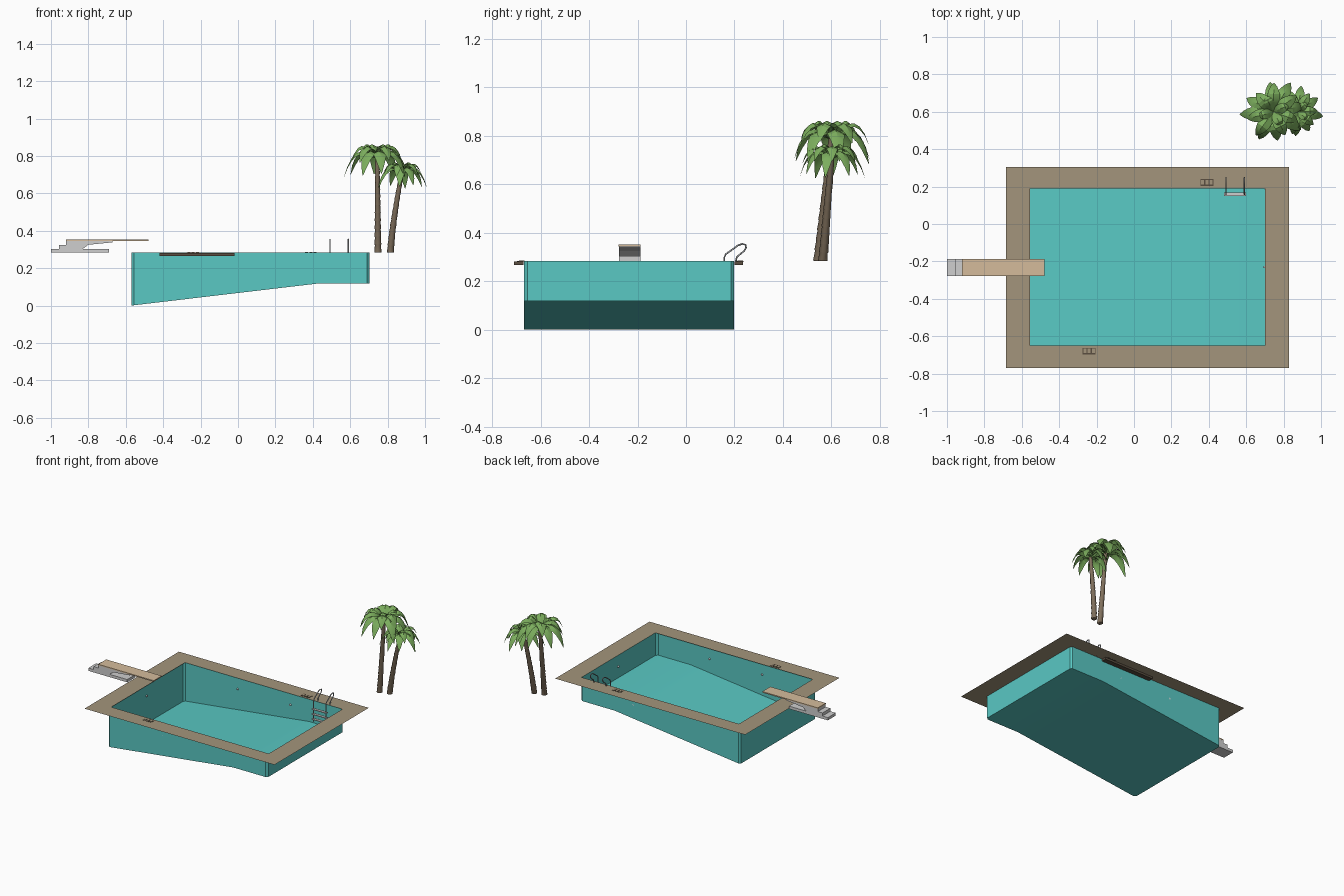
import bpy, bmesh, math
from mathutils import Vector

if "Cube" in bpy.data.objects:
    bpy.data.objects.remove(bpy.data.objects["Cube"])

Z = 0.283  # ground level


def mat(name, r, g, b):
    m = bpy.data.materials.new(name)
    m.diffuse_color = (r, g, b, 1)
    m.use_nodes = True
    m.node_tree.nodes["Principled BSDF"].inputs["Base Color"].default_value = m.diffuse_color
    return m


TEAL = mat("pool_turquoise", 0.10, 0.58, 0.55)
STONE = mat("deck_stone", 0.37, 0.30, 0.20)
CONC = mat("concrete_grey", 0.62, 0.62, 0.62)
WOOD = mat("board_wood", 0.66, 0.50, 0.33)
STEEL = mat("steel", 0.40, 0.42, 0.44)
GRATE = mat("drain_brown", 0.10, 0.075, 0.05)
LAMP = mat("lamp_white", 0.75, 0.78, 0.8)
TRUNK = mat("palm_bark", 0.24, 0.18, 0.12)
LEAF = mat("palm_green", 0.20, 0.42, 0.11)


def make(name, verts, faces, m, smooth=None):
    me = bpy.data.meshes.new(name)
    me.from_pydata([tuple(v) for v in verts], [], faces)
    me.materials.append(m)
    ob = bpy.data.objects.new(name, me)
    bpy.context.collection.objects.link(ob)
    bm = bmesh.new()
    bm.from_mesh(me)
    bmesh.ops.recalc_face_normals(bm, faces=bm.faces)
    bm.to_mesh(me)
    bm.free()
    if smooth:
        me.shade_smooth()
        me.set_sharp_from_angle(angle=math.radians(smooth))
    return ob


def box(name, x0, x1, y0, y1, z0, z1, m):
    v = [(x, y, z) for x in (x0, x1) for y in (y0, y1) for z in (z0, z1)]
    f = [(0, 1, 3, 2), (4, 6, 7, 5), (0, 4, 5, 1), (2, 3, 7, 6), (0, 2, 6, 4), (1, 5, 7, 3)]
    return make(name, v, f, m)


def prism(name, prof, y0, y1, m):
    n = len(prof)
    v = [(x, y, z) for y in (y0, y1) for x, z in prof]
    f = [tuple(range(n)), tuple(range(2 * n - 1, n - 1, -1))]
    f += [(i, (i + 1) % n, (i + 1) % n + n, i + n) for i in range(n)]
    return make(name, v, f, m)


def tube(name, pts, radii, sides, m):
    pts = [Vector(p) for p in pts]
    v, f = [], []
    for i, p in enumerate(pts):
        d = (pts[min(i + 1, len(pts) - 1)] - pts[max(i - 1, 0)]).normalized()
        u = d.cross(Vector((1, 0, 0)))
        if u.length < 1e-3:
            u = d.cross(Vector((0, 1, 0)))
        u.normalize()
        w = d.cross(u)
        for k in range(sides):
            a = 2 * math.pi * k / sides
            v.append(p + radii[i] * (math.cos(a) * u + math.sin(a) * w))
    for i in range(len(pts) - 1):
        for k in range(sides):
            a, b = i * sides + k, i * sides + (k + 1) % sides
            f.append((a, b, b + sides, a + sides))
    f += [tuple(range(sides)), tuple(range(len(v) - sides, len(v)))]
    return make(name, v, f, m, 60)


# Pool shell: open sheet with chamfered corners and a sloping floor
C, Y0, Y1 = 0.013, -0.668, 0.198
xs = [-0.57, -0.57 + C, -0.2, 0.35, 0.43, 0.702 - C, 0.702]
v, f = [], []
for i, x in enumerate(xs):
    c = C if i in (0, len(xs) - 1) else 0
    zf = min(0.118, 0.118 * (x + 0.57) / 1.0)
    v += [(x, Y0 + c, Z), (x, Y0 + c, zf), (x, Y1 - c, zf), (x, Y1 - c, Z)]
for i in range(len(xs) - 1):
    f += [(i * 4 + k, i * 4 + k + 1, i * 4 + k + 5, i * 4 + k + 4) for k in range(3)]
n = len(v)
f += [(0, 1, 2, 3), (n - 4, n - 3, n - 2, n - 1)]
make("pool_shell", v, f, TEAL, 30)

# Deck: thin sheet framing the pool
v = [(-0.685, -0.77, Z), (0.83, -0.77, Z), (0.83, 0.305, Z), (-0.685, 0.305, Z),
     (-0.555, -0.65, Z), (0.70, -0.65, Z), (0.70, 0.19, Z), (-0.555, 0.19, Z)]
make("deck", v, [(i, (i + 1) % 4, (i + 1) % 4 + 4, i + 4) for i in range(4)], STONE)

# Skimmer channels below the deck, with slatted drain covers on top
for tag, x0, gx, y0, y1 in (("front", -0.42, -0.275, -0.71, -0.67), ("back", 0.04, 0.355, 0.20, 0.235)):
    box(tag + "_skimmer_channel", x0, x0 + 0.40, y0, y1, 0.266, Z - 0.002, GRATE)
    ya = y0 + 0.012 if tag == "front" else y0 + 0.004
    box(tag + "_drain_cover", gx, gx + 0.07, ya, ya + 0.036, Z - 0.001, Z + 0.001, GRATE)
    for k in range(3):
        box(f"{tag}_drain_slat_{k}", gx + 0.004 + k * 0.023, gx + 0.020 + k * 0.023,
            ya + 0.008, ya + 0.032, Z, Z + 0.003, STONE)

# Underwater lamps on the walls
for k, (x, y, dx, dy) in enumerate([(-0.14, Y1, 0, -1), (0.28, Y1, 0, -1), (-0.14, Y0, 0, 1),
                                    (0.28, Y0, 0, 1), (-0.57, -0.23, 1, 0), (0.702, -0.23, -1, 0)]):
    tube(f"wall_lamp_{k}", [(x, y, 0.2), (x + dx * 0.009, y + dy * 0.009, 0.2)], [0.007, 0.005], 10, LAMP)

# Diving board on a stepped concrete stand
stand = [(-1, Z), (-0.69, Z), (-0.69, 0.303), (-0.83, 0.303), (-0.80, 0.325), (-0.67, 0.338), (-0.67, 0.344),
         (-0.92, 0.344), (-0.92, 0.325), (-0.957, 0.325), (-0.957, 0.303), (-1, 0.303)]
prism("diving_stand", stand, -0.277, -0.188, CONC)
box("diving_board", -0.92, -0.478, -0.278, -0.187, 0.344, 0.352, WOOD)

# Ladder: two bent rails and three treads
rail = [(0.158, 0.15), (0.158, 0.298), (0.165, 0.312), (0.215, 0.348), (0.232, 0.354), (0.246, 0.35),
        (0.248, 0.338), (0.24, 0.325), (0.21, 0.300), (0.205, Z - 0.003)]
for tag, x in (("left", 0.492), ("right", 0.590)):
    tube(tag + "_ladder_rail", [(x, y, z) for y, z in rail], [0.0035] * len(rail), 8, STEEL)
for k in range(3):
    z = 0.165 + 0.036 * k
    box(f"ladder_tread_{k}", 0.482, 0.60, 0.150, 0.168, z, z + 0.006, CONC)


# Palms: ringed curved trunk and arching folded fronds
def frond(v, f, c, az, length, width, rise, droop):
    out, side = Vector((math.cos(az), math.sin(az), 0)), Vector((-math.sin(az), math.cos(az), 0))
    N, b = 7, len(v)
    for i in range(N + 1):
        t = i / N
        mid = c + out * length * (t - 0.12 * t ** 3) + Vector((0, 0, rise * math.sin(t * 2.2) - droop * t ** 2.4))
        w = width * (0.08 + 0.92 * math.sin(math.pi * t ** 0.85) ** 0.8) if 0 < i < N else width * 0.05
        drop = Vector((0, 0, -w * 0.45))
        v += [mid - side * w + drop, mid, mid + side * w + drop]
    for i in range(N):
        for k in (0, 1):
            a = b + i * 3 + k
            f.append((a, a + 1, a + 4, a + 3))


def palm(tag, base, top, s, spin):
    base, top = Vector(base), Vector(top)
    pts, rad = [], []
    N = 12
    for i in range(N + 1):
        t = i / N
        p = base.lerp(top, t)
        p.x = base.x + (top.x - base.x) * t ** 1.3
        r = 0.019 - 0.007 * t
        pts += [p, p + Vector((0, 0, 0.003))]
        rad += [r * 0.92, r * 1.06]
    tube(tag + "_trunk", pts, rad, 10, TRUNK)
    v, f = [], []
    for count, length, width, rise, droop, off in ((8, 0.19, 0.036, 0.075, 0.15, 0), (7, 0.165, 0.034, 0.095, 0.09, 0.4),
                                                   (4, 0.10, 0.027, 0.085, 0.02, 0.2)):
        for k in range(count):
            az = spin + off + 2 * math.pi * k / count + 0.12 * math.sin(k * 2.7)
            g = s * (1 + 0.08 * math.sin(k * 1.9 + off))
            frond(v, f, top, az, length * g, width * s, rise * s, droop * g)
    make(tag + "_fronds", v, f, LEAF, 25)


palm("tall_palm", (0.748, 0.545, Z), (0.745, 0.60, 0.785), 1.0, 0.2)
palm("short_palm", (0.815, 0.565, Z), (0.875, 0.60, 0.705), 0.78, 0.6)
